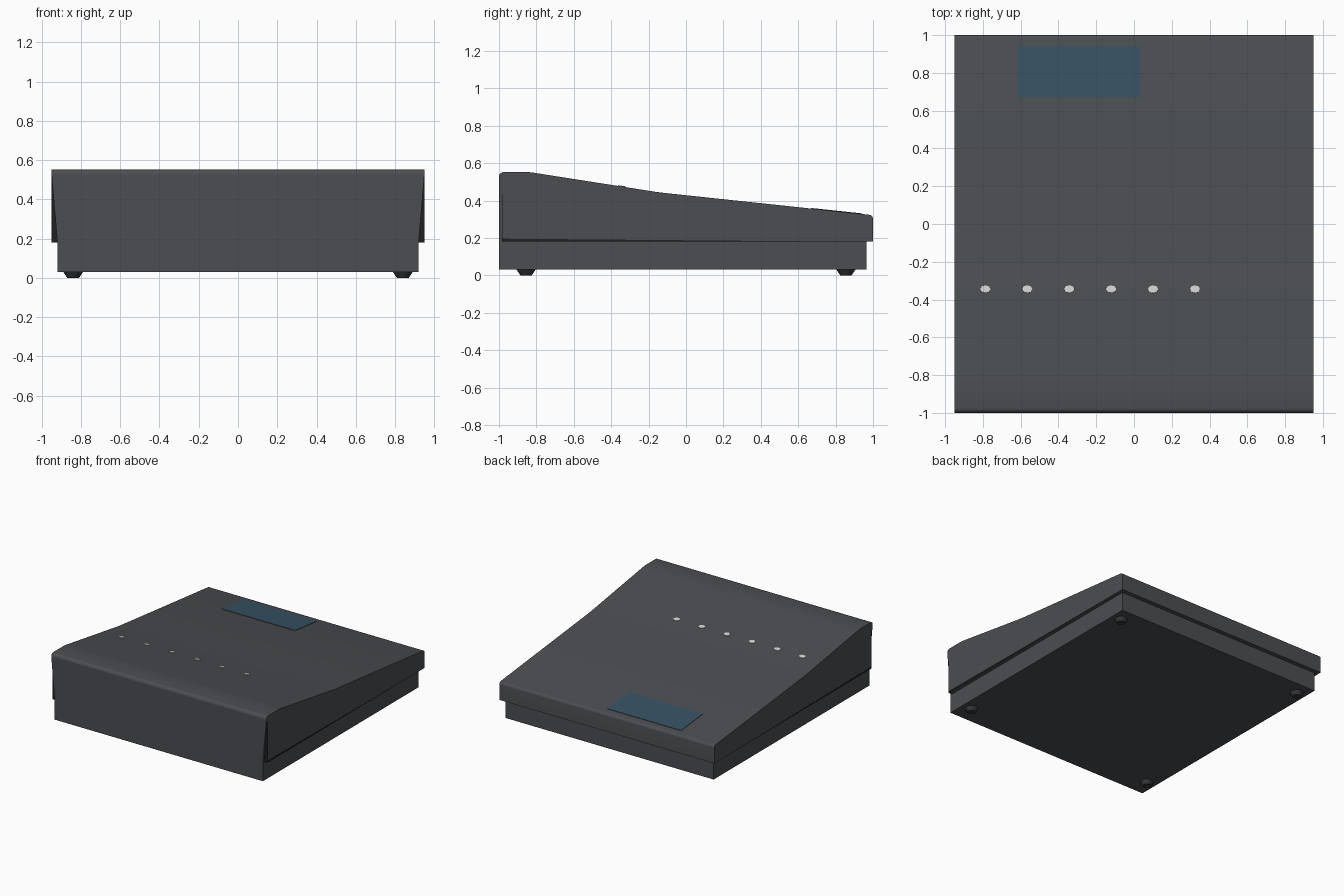
import bpy, bmesh, math
from mathutils import Matrix

if "Cube" in bpy.data.objects:
    bpy.data.objects.remove(bpy.data.objects["Cube"])


def material(name, rgb):
    m = bpy.data.materials.new(name)
    m.diffuse_color = (*rgb, 1)
    m.use_nodes = True
    m.node_tree.nodes["Principled BSDF"].inputs["Base Color"].default_value = m.diffuse_color
    return m


GREY = material("charcoal casing", (0.07, 0.075, 0.083))
DARK = material("dark gap", (0.014, 0.014, 0.016))
RUBBER = material("rubber foot", (0.04, 0.041, 0.044))
BLUE = material("blue window", (0.037, 0.083, 0.125))
WHITE = material("pale indicator", (0.65, 0.65, 0.65))


def finish(name, bm, *mats):
    bmesh.ops.recalc_face_normals(bm, faces=bm.faces[:])
    me = bpy.data.meshes.new(name)
    bm.to_mesh(me)
    bm.free()
    for m in mats:
        me.materials.append(m)
    ob = bpy.data.objects.new(name, me)
    bpy.context.collection.objects.link(ob)
    return ob


def prism(points, vector):
    """Extrude a closed outline of 3D points along a vector."""
    bm = bmesh.new()
    face = bm.faces.new([bm.verts.new(p) for p in points])
    ext = bmesh.ops.extrude_face_region(bm, geom=[face])
    bmesh.ops.translate(bm, vec=vector,
                        verts=[g for g in ext["geom"] if isinstance(g, bmesh.types.BMVert)])
    return bm


def arc(cy, cz, r, a0, a1, n=5):
    return [(cy + r * math.cos(math.radians(a0 + (a1 - a0) * i / n)),
             cz + r * math.sin(math.radians(a0 + (a1 - a0) * i / n))) for i in range(n + 1)]


# Sloping cover, its side profile extruded across the width
TOP = [(-0.84, 0.552), (-0.81, 0.548), (-0.21, 0.454), (-0.16, 0.446), (-0.10, 0.439)]
profile = ([(-0.985, 0.18), (-0.985, 0.527), (-1.0, 0.527)]
           + arc(-0.975, 0.527, 0.025, 180, 90) + TOP
           + arc(0.978, 0.302, 0.022, 84, 0) + [(1.0, 0.18)])
profile = [p for i, p in enumerate(profile) if i == 0 or math.dist(p, profile[i - 1]) > 1e-4]
bm = prism([(-0.95, y, z) for y, z in profile], (1.9, 0, 0))
for f in bm.faces:
    c = f.calc_center_median()
    if abs(c.y + 0.985) < 0.002 and c.z < 0.5:
        f.material_index = 1
cover = finish("cover", bm, GREY, DARK)
bpy.context.view_layer.objects.active = cover
cover.select_set(True)
bpy.ops.object.shade_smooth_by_angle(angle=math.radians(30))

# Tapered front panel standing proud of the cover sides
finish("front_panel", prism([(-0.92, -1, 0.18), (0.92, -1, 0.18),
                             (0.95, -1, 0.527), (-0.95, -1, 0.527)], (0, 0.015, 0)), GREY)

# Base tray
finish("base", prism([(-0.92, -1, 0.03), (0.92, -1, 0.03),
                      (0.92, 0.965, 0.03), (-0.92, 0.965, 0.03)], (0, 0, 0.15)), GREY)

# Thin wedge-shaped gap along the bottom of each side
for s, side in ((-1, "left"), (1, "right")):
    finish(f"{side}_gap", prism([(s * 0.949, -0.985, 0.181), (s * 0.949, 0.75, 0.181),
                                 (s * 0.949, -0.985, 0.196)], (s * 0.002, 0, 0)), DARK)

# Four tapered feet
for x in (-0.84, 0.84):
    for y in (-0.855, 0.855):
        bm = bmesh.new()
        bmesh.ops.create_cone(bm, cap_ends=True, segments=16, radius1=0.03, radius2=0.05,
                              depth=0.03, matrix=Matrix.Translation((x, y, 0.015)))
        finish("foot", bm, RUBBER)


def surface(y, a, b):
    return a[1] + (b[1] - a[1]) * (y - a[0]) / (b[0] - a[0])


# Blue window lying on the rear slope
a, b = TOP[4], (0.980, 0.324)
z0, z1 = surface(0.67, a, b), surface(0.94, a, b)
finish("window", prism([(-0.615, 0.67, z0 - 0.003), (0.035, 0.67, z0 - 0.003),
                        (0.035, 0.94, z1 - 0.003), (-0.615, 0.94, z1 - 0.003)],
                       (0, 0, 0.006)), BLUE)

# Row of indicator lights
a, b = TOP[1], TOP[2]
tilt = Matrix.Rotation(math.atan2(b[1] - a[1], b[0] - a[0]), 4, 'X')
for i in range(6):
    bm = bmesh.new()
    place = Matrix.Translation((-0.787 + 0.222 * i, -0.345, surface(-0.345, a, b)))
    bmesh.ops.create_cone(bm, cap_ends=True, segments=8, radius1=0.027, radius2=0.027, depth=0.008,
                          matrix=place @ tilt @ Matrix.Diagonal((1, 0.75, 1, 1)))
    finish("indicator", bm, WHITE)
